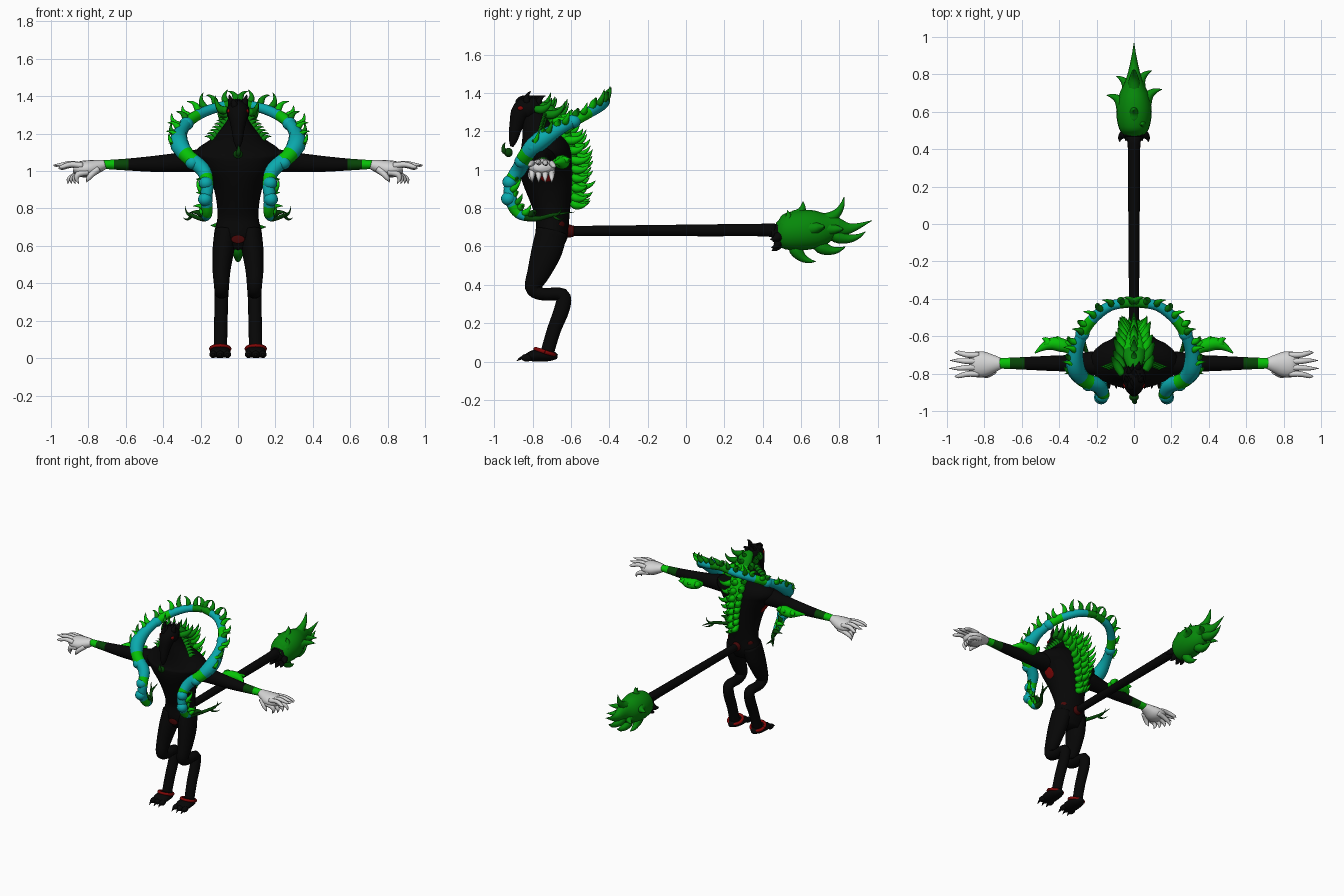
import bpy, bmesh, math, random
from mathutils import Vector, Matrix

random.seed(4)
if "Cube" in bpy.data.objects:
    bpy.data.objects.remove(bpy.data.objects["Cube"])


def material(name, rgb):
    m = bpy.data.materials.new(name)
    m.use_nodes = True
    m.diffuse_color = (*rgb, 1)
    m.node_tree.nodes["Principled BSDF"].inputs["Base Color"].default_value = (*rgb, 1)
    return m


BLACK = material("black fur", (.002, .002, .002))
GREEN = material("bright green", (.002, .54, .002))
FLAME = material("flame green", (.002, .25, .003))
DARK = material("dark green", (.002, .06, .002))
CYAN = material("cyan", (.003, .4, .42))
WHITE = material("pale grey", (.66, .66, .66))
RED = material("red", (.22, .002, .002))
DEEP = material("deep red", (.06, .002, .002))
X, Y, Z = Vector((1, 0, 0)), Vector((0, 1, 0)), Vector((0, 0, 1))


def spline(vals, t):
    """Catmull-Rom value at t in 0..1."""
    n = len(vals) - 1
    i = min(int(t * n), n - 1)
    f = t * n - i
    a, b, c, d = (vals[max(0, min(n, k))] for k in range(i - 1, i + 3))
    return b + (c - a) * (f / 2) + (a * 2 - b * 5 + c * 4 - d) * (f * f / 2) + (b * 3 - a - c * 3 + d) * (f ** 3 / 2)


def sweep(bm, path, radii, ref=X, sides=12, steps=4, paint=lambda t: 0):
    """Smooth closed tube; each radius is a number or (along ref, across)."""
    path = [Vector(p) for p in path]
    radii = [Vector(r if isinstance(r, tuple) else (r, r)) for r in radii]
    n = (len(path) - 1) * steps
    rings = []
    for k in range(n + 1):
        t = k / n
        p = spline(path, t)
        tan = (spline(path, min(1, t + .01)) - spline(path, max(0, t - .01))).normalized()
        u = (ref - tan * ref.dot(tan)).normalized()
        v = tan.cross(u)
        r = spline(radii, t)
        ring = []
        for s in range(sides):
            a = math.tau * s / sides
            ring.append(bm.verts.new(p + u * max(r.x, .001) * math.cos(a) + v * max(r.y, .001) * math.sin(a)))
        if rings:
            for s in range(sides):
                q = (s + 1) % sides
                f = bm.faces.new((rings[-1][s], rings[-1][q], ring[q], ring[s]))
                f.material_index = paint((k - .5) / n)
        rings.append(ring)
    bm.faces.new(rings[0][::-1]).material_index = paint(0)
    bm.faces.new(rings[-1]).material_index = paint(1)


def lick(bm, base, direction, length, width, curl=Z, mat=0):
    """One curved flame tongue with a hooked tip."""
    base, d = Vector(base), Vector(direction).normalized()
    side = Vector(curl) - d * d.dot(Vector(curl))
    side = side.normalized() if side.length > .01 else X
    pts = [base + d * length * a + side * length * b for a, b in ((-.1, 0), (.25, -.12), (.6, -.08), (.85, .08), (1, .28))]
    sweep(bm, pts, [width * .8, width, width * .65, width * .35, .001], d.cross(side), 8, 3, lambda t: mat)


def ball(bm, loc, size, mat=0, rot=None):
    m = Matrix.Translation(loc) @ (rot or Matrix()) @ Matrix.Diagonal((*size, 1))
    made = bmesh.ops.create_uvsphere(bm, u_segments=16, v_segments=10, radius=1, matrix=m)
    for f in {f for v in made["verts"] for f in v.link_faces}:
        f.material_index = mat


def finish(name, bm, mats, mirror=False):
    bmesh.ops.recalc_face_normals(bm, faces=bm.faces)
    me = bpy.data.meshes.new(name)
    bm.to_mesh(me)
    bm.free()
    for m in mats:
        me.materials.append(m)
    me.shade_smooth()
    ob = bpy.data.objects.new(name, me)
    bpy.context.collection.objects.link(ob)
    if mirror:
        ob.modifiers.new("mirror", "MIRROR")


# Torso, widening to the shoulders and hunching forward at the neck
bm = bmesh.new()
sweep(bm, [(0, y, z) for y, z in ((-.7, .58), (-.7, .65), (-.695, .75), (-.705, .85), (-.72, .95),
                                (-.735, 1.04), (-.74, 1.1), (-.76, 1.17), (-.785, 1.25), (-.8, 1.31))],
      [(.09, .05), (.128, .083), (.11, .087), (.117, .11), (.145, .133), (.205, .145), (.235, .138),
       (.14, .1), (.07, .07), (.045, .05)], sides=24)
finish("torso", bm, [BLACK])

# Head with a long snout hanging down, ears and red eyes
bm = bmesh.new()
sweep(bm, [(0, -.75, 1.27), (0, -.8, 1.315), (0, -.855, 1.305), (0, -.885, 1.23), (0, -.9, 1.16), (0, -.908, 1.12)],
      [.02, .06, .055, .036, .024, .008], sides=16)
for s in (-1, 1):
    lick(bm, (s * .03, -.82, 1.34), (s * .25, -.1, 1), .07, .02, (0, 1, 0))
    ball(bm, (s * .048, -.86, 1.32), (.01, .018, .012), 1)
for i in range(9):
    lick(bm, (random.uniform(-.03, .03), -.87 + .013 * i, 1.34), (random.uniform(-.3, .3), .4, 1), .055, .018, (0, 1, 0))
finish("head", bm, [BLACK, RED])
bm = bmesh.new()
ball(bm, (0, -.925, 1.09), (.026, .022, .024))
lick(bm, (0, -.94, 1.09), (.1, -.3, 1), .05, .014)
finish("nose_flame", bm, [DARK])

# Legs: thigh forward, hock back, shin down
bm = bmesh.new()
sweep(bm, [(.065, -.7, .68), (.078, -.725, .58), (.088, -.765, .47), (.088, -.797, .385), (.088, -.75, .352),
           (.088, -.645, .348), (.09, -.645, .28), (.092, -.69, .16), (.095, -.725, .04)],
      [(.06, .08), (.058, .08), (.048, .062), (.04, .042), (.038, .033), (.037, .035), (.036, .04), (.036, .036), (.035, .035)], sides=16)
finish("leg", bm, [BLACK], True)

# Feet with toes, claws and an ankle ring
bm = bmesh.new()
sweep(bm, [(.095, -.67, .025), (.095, -.71, .032), (.095, -.78, .032), (.095, -.83, .022)],
      [(.015, .012), (.045, .03), (.056, .032), (.05, .02)], sides=16)
for dx in (-.038, 0, .038):
    ball(bm, (.095 + dx, -.83, .02), (.02, .03, .02))
    sweep(bm, [(.095 + dx, -.85, .02), (.095 + dx, -.865, .015), (.095 + dx, -.882, .003)], [.009, .007, .001], sides=8)
finish("foot", bm, [BLACK], True)
bm = bmesh.new()
ring = [(.095 + .049 * math.cos(a), -.735 + .05 * math.sin(a), .05 - .016 * math.sin(a))
        for a in (math.tau * i / 16 for i in range(17))]
sweep(bm, ring, [.011] * 17, Z, 8, 2)
finish("ankle_ring", bm, [RED], True)

# Arms with two green bands at the wrist
bm = bmesh.new()
sweep(bm, [(x, -.745, z) for x, z in ((.1, 1.06), (.22, 1.055), (.34, 1.045), (.46, 1.038), (.6, 1.035), (.74, 1.035))],
      [(.07, .07), (.064, .06), (.046, .05), (.04, .042), (.033, .031), (.027, .022)], Y, 16, 10,
      lambda t: 0 if t < .78 else 1 if t < .88 else 2)
finish("arm", bm, [BLACK, DARK, GREEN], True)

# Hands: palm, long clawed fingers and curled ones below
bm = bmesh.new()
sweep(bm, [(.712, -.745, 1.035), (.75, -.747, 1.025), (.8, -.75, 1.012), (.85, -.75, 1.012), (.88, -.75, 1.015)],
      [(.03, .025), (.048, .036), (.068, .046), (.066, .04), (.045, .02)], Y, 16)
for i, (reach, drop) in enumerate(((.96, .012), (.99, 0), (.985, .006), (.96, .018))):
    y = -.802 + i * .034
    ye = y + (i - 1.5) * .008
    sweep(bm, [(.83, y, 1.028), (.89, y, 1.04 - drop * .4), (.94, ye, 1.035 - drop), (reach, ye, 1.032 - drop)],
          [.016, .015, .011, .001], Y, 8)
    sweep(bm, [(.8, y, .995), (.85, y, .985), (.863 + .013 * i, y, .96), (.85 + .02 * i, y, .932)],
          [.018, .017, .012, .001], Y, 8)
sweep(bm, [(.75, -.785, 1.01), (.78, -.805, .985), (.8, -.81, .96), (.81, -.805, .94)], [.02, .017, .012, .001], Y, 8)
finish("hand", bm, [WHITE], True)

# Flames behind the elbows
bm = bmesh.new()
sweep(bm, [(.34, -.69, 1.04), (.37, -.655, 1.04), (.43, -.64, 1.04), (.48, -.655, 1.04), (.53, -.69, 1.035)],
      [.012, .035, .035, .022, .003], Z, 12)
for x, dx in ((.36, -.4), (.41, -.2), (.46, .5)):
    lick(bm, (x, -.645, 1.045), (dx, .9, .2), .045, .025, X)
finish("elbow_flame", bm, [GREEN], True)

# Mane of flames from the crown down the spine
bm = bmesh.new()
sweep(bm, [(0, -.79, 1.34), (0, -.72, 1.31), (0, -.66, 1.22), (0, -.61, 1.1), (0, -.585, .97), (0, -.59, .82)],
      [(.025, .02), (.055, .035), (.065, .045), (.055, .04), (.035, .03), (.008, .01)], paint=lambda t: int(t < .3))
spine = [Vector(q) for q in ((0, -.77, 1.33), (0, -.65, 1.25), (0, -.59, 1.1), (0, -.575, .96), (0, -.585, .83))]
for i in range(36):
    t = i / 35
    w = (.055 * (1 - t) + .012) * (-1, 0, 1)[i % 3]
    lick(bm, spline(spine, t) + Vector((w, -abs(w) * .4, 0)), (w * 9, 1, .4 - .7 * t),
         random.uniform(.085, .135) * (1 - .25 * t), .023, Z, int(t < .2))
for s in (-1, 1):
    for i in range(7):
        lick(bm, (s * (.05 + .013 * i), -.74 - .005 * i, 1.26 - .017 * i), (s, .25, .9), .055, .015, (s, 0, 0), 1)
finish("mane", bm, [GREEN, FLAME])

# Tail rod with a flared socket, ragged underneath
bm = bmesh.new()
sweep(bm, [(0, -.66, .68), (0, -.3, .682), (0, .1, .684), (0, .43, .685), (0, .46, .675), (0, .52, .67)],
      [.026, .028, .031, .034, .05, .07], sides=16)
for i in range(5):
    a = math.pi * (1.1 + .2 * i)
    lick(bm, (.045 * math.cos(a), .48, .67 + .045 * math.sin(a)), (math.cos(a) * .6, -.4, math.sin(a)), .055, .025, (0, -1, 0))
finish("tail", bm, [BLACK])
bm = bmesh.new()
sweep(bm, [(0, -.63, .68), (0, -.61, .68), (0, -.585, .68)], [.026, .034, .028])
finish("tail_root_ring", bm, [DEEP])

# Burning tail end
bm = bmesh.new()
sweep(bm, [(0, .47, .675), (0, .51, .675), (0, .6, .685), (0, .69, .69), (0, .77, .70), (0, .86, .695), (0, .97, .735)],
      [(.045, .05), (.08, .09), (.095, .105), (.08, .095), (.045, .06), (.02, .025), .001], sides=20)
for base, d, length, curl in (((0, .55, .75), (0, .6, .5), .1, Z), ((0, .68, .74), (0, .9, .4), .18, Z),
                              ((0, .75, .69), (0, 1, -.35), .18, Z), ((0, .57, .62), (0, .5, -.8), .14, Y),
                              ((0, .68, .63), (0, .8, -.4), .15, Z), ((.03, .5, .7), (.2, .5, .8), .09, Z),
                              ((.06, .62, .69), (.45, .9, .1), .13, X), ((-.06, .6, .7), (-.5, .9, .1), .12, -X),
                              ((.035, .7, .69), (.2, 1, 0), .13, X), ((-.04, .68, .66), (-.2, 1, -.1), .12, -X)):
    lick(bm, base, d, length, .036, curl)
finish("tail_flame", bm, [FLAME])

# Looping scarf of cyan and green, trailing to dark wisps
bm = bmesh.new()
loop = [Vector(p) for p in ((0, -.42, 1.36), (.13, -.44, 1.335), (.24, -.53, 1.285), (.3, -.65, 1.22), (.315, -.76, 1.15),
                            (.27, -.83, 1.08), (.19, -.865, 1.01), (.165, -.91, .94), (.17, -.915, .85),
                            (.165, -.87, .77), (.19, -.78, .745), (.25, -.69, .765), (.27, -.58, .78))]


def scarf_colour(t):
    return 2 if t > .79 else (3, 0, 0, 1, 0, 0, 0, 0, 1, 0, 0, 1, 0, 0, 1, 0)[int(t * 20)]


sweep(bm, loop, [.025, .027, .03, .034, .05, .042, .04, .034, .033, .027, .014, .01, .001], Z, 12, 5, scarf_colour)
for i in range(25):
    t = .01 + i * .033
    p = spline(loop, t)
    out = Vector((p.x * 1.8, .25, .5 if t < .45 else .2)) + X * random.uniform(-.2, .2)
    lick(bm, p + out * .02 + Z * .01, out, random.uniform(.06, .09), .018, (-.4, .2, 1) if i % 2 else X,
         2 if t > .79 else 3 if t < .08 or i % 3 == 0 else 1)
for t in (.2, .31, .36, .45, .58, .66):
    ball(bm, spline(loop, t) + Vector((.006, -.01, -.008)), (.038, .038, .036))
for s in (-.5, .5):
    lick(bm, loop[-2], (.6, .8, s), .07, .008, Z, 2)
finish("scarf", bm, [CYAN, GREEN, DARK, FLAME], True)

# Flat red markings on belly, hips and flanks
bm = bmesh.new()
ball(bm, (0, -.782, .635), (.037, .004, .022))
finish("belly_mark", bm, [DEEP])
bm = bmesh.new()
ball(bm, (.092, -.648, .715), (.004, .02, .016), 0, Matrix.Rotation(.75, 4, "Z"))
finish("hip_mark", bm, [DEEP], True)
bm = bmesh.new()
ball(bm, (.158, -.725, .972), (.0048, .04, .042), 0, Matrix.Rotation(.55, 4, "Y"))
finish("flank_mark", bm, [RED], True)
